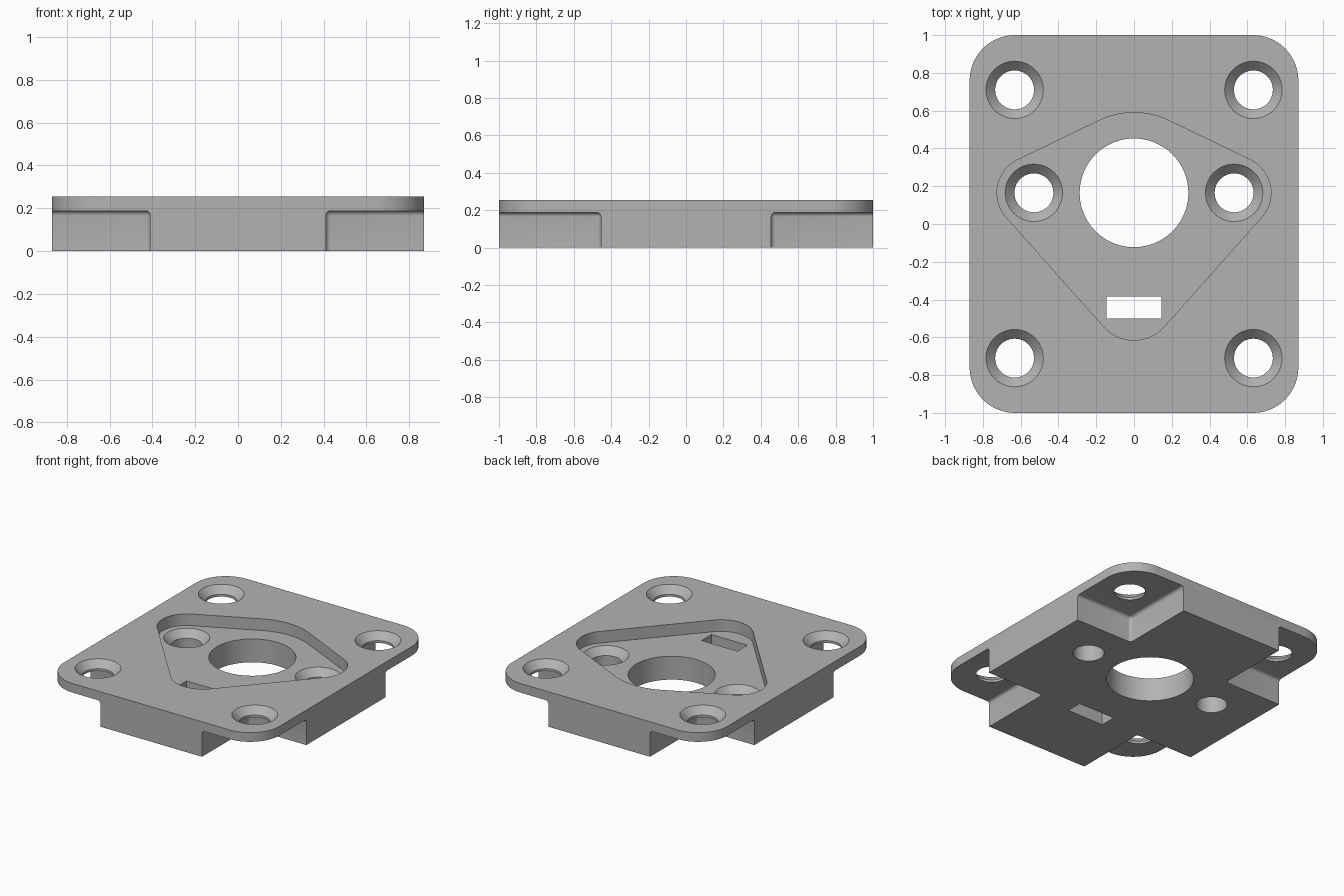
import bpy
import bmesh
from math import sin, cos, pi, radians

if "Cube" in bpy.data.objects:
    bpy.data.objects.remove(bpy.data.objects["Cube"])

HX, HY, TOP = 0.87, 1.0, 0.255       # plate half sizes and height
FLANGE_Z = 0.188                     # underside of the thin corners
ARM_X, ARM_Y = 0.41, 0.455           # half widths of the cross-shaped base
POCKET_Z = 0.17                      # floor of the recess
HUB_Y = 0.165                        # centre line of bore and recess screws

grey = bpy.data.materials.new("light grey")
grey.use_nodes = True
colour = (0.45, 0.45, 0.45, 1)
grey.diffuse_color = colour
grey.node_tree.nodes["Principled BSDF"].inputs["Base Color"].default_value = colour


def finish(name, bm):
    bmesh.ops.recalc_face_normals(bm, faces=bm.faces)
    mesh = bpy.data.meshes.new(name)
    bm.to_mesh(mesh)
    bm.free()
    mesh.materials.append(grey)
    obj = bpy.data.objects.new(name, mesh)
    bpy.context.collection.objects.link(obj)
    return obj


def prism(name, outline, z0, z1):
    """Extrude a flat outline between two heights."""
    bm = bmesh.new()
    base = bm.faces.new([bm.verts.new((x, y, z0)) for x, y in outline])
    top = bmesh.ops.extrude_face_region(bm, geom=[base])["geom"]
    verts = [v for v in top if isinstance(v, bmesh.types.BMVert)]
    bmesh.ops.translate(bm, verts=verts, vec=(0, 0, z1 - z0))
    return finish(name, bm)


def hull(circles, steps):
    """Outline wrapped tightly round circles given as (x, y, radius)."""
    points = []
    for i in range(steps):
        c, s = cos(2 * pi * (i + 0.5) / steps), sin(2 * pi * (i + 0.5) / steps)
        x, y, r = max(circles, key=lambda k: k[0] * c + k[1] * s + k[2])
        points.append((x + r * c, y + r * s))
    return points


def box(name, x0, x1, y0, y1, z0, z1, bevel=0):
    obj = prism(name, [(x0, y0), (x1, y0), (x1, y1), (x0, y1)], z0, z1)
    if bevel:
        bm = bmesh.new()
        bm.from_mesh(obj.data)
        bmesh.ops.bevel(bm, geom=bm.edges[:], offset=bevel, segments=4,
                        profile=0.5, affect='EDGES')
        bm.to_mesh(obj.data)
        bm.free()
    return obj


def lathe(name, x, y, profile, steps=48):
    """Closed solid of revolution from (radius, z) pairs, bottom to top."""
    bm = bmesh.new()
    rings = [[bm.verts.new((x + r * cos(2 * pi * i / steps),
                            y + r * sin(2 * pi * i / steps), z))
              for i in range(steps)] for r, z in profile]
    for a, b in zip(rings, rings[1:]):
        for i in range(steps):
            j = (i + 1) % steps
            bm.faces.new((a[i], a[j], b[j], b[i]))
    bm.faces.new(rings[0])
    bm.faces.new(rings[-1])
    return finish(name, bm)


def countersunk(x, y, surface):
    return lathe("screw_hole_cutter", x, y,
                 [(0.103, -0.1), (0.103, surface - 0.05),
                  (0.152, surface), (0.152, TOP + 0.1)])


# Plate with rounded corners
R = 0.24
plate = prism("mounting_plate",
              hull([(sx * (HX - R), sy * (HY - R), R)
                    for sx in (-1, 1) for sy in (-1, 1)], 64), 0, TOP)

cutters = []
for sx in (-1, 1):
    for sy in (-1, 1):
        # Corner notch with filleted inner edges, and its screw hole
        xs, ys = sorted((sx * ARM_X, sx * 1.2)), sorted((sy * ARM_Y, sy * 1.3))
        cutters.append(box("corner_notch_cutter", *xs, *ys, -0.2, FLANGE_Z, 0.022))
        cutters.append(countersunk(sx * 0.632, sy * 0.71, TOP))

# Kite-shaped recess with two screws, a bore and a slot
cutters.append(prism("recess_cutter",
                     hull([(-0.53, HUB_Y, 0.195), (0.53, HUB_Y, 0.195),
                           (0, HUB_Y, 0.425), (0, -0.4, 0.215)], 96),
                     POCKET_Z, TOP + 0.1))
for sx in (-1, 1):
    cutters.append(countersunk(sx * 0.53, HUB_Y, POCKET_Z))
cutters.append(lathe("bore_cutter", 0, HUB_Y, [(0.288, -0.1), (0.288, TOP + 0.1)]))
cutters.append(box("slot_cutter", -0.145, 0.145, -0.5, -0.385, -0.1, TOP + 0.1))

# Cut everything out, then drop the cutters
bpy.ops.object.select_all(action='DESELECT')
bpy.context.view_layer.objects.active = plate
plate.select_set(True)
for cutter in cutters:
    mod = plate.modifiers.new("cut", 'BOOLEAN')
    mod.operation = 'DIFFERENCE'
    mod.solver = 'EXACT'
    mod.object = cutter
    bpy.ops.object.modifier_apply(modifier=mod.name)
    bpy.data.objects.remove(cutter)

bpy.ops.object.shade_smooth_by_angle(angle=radians(30))
